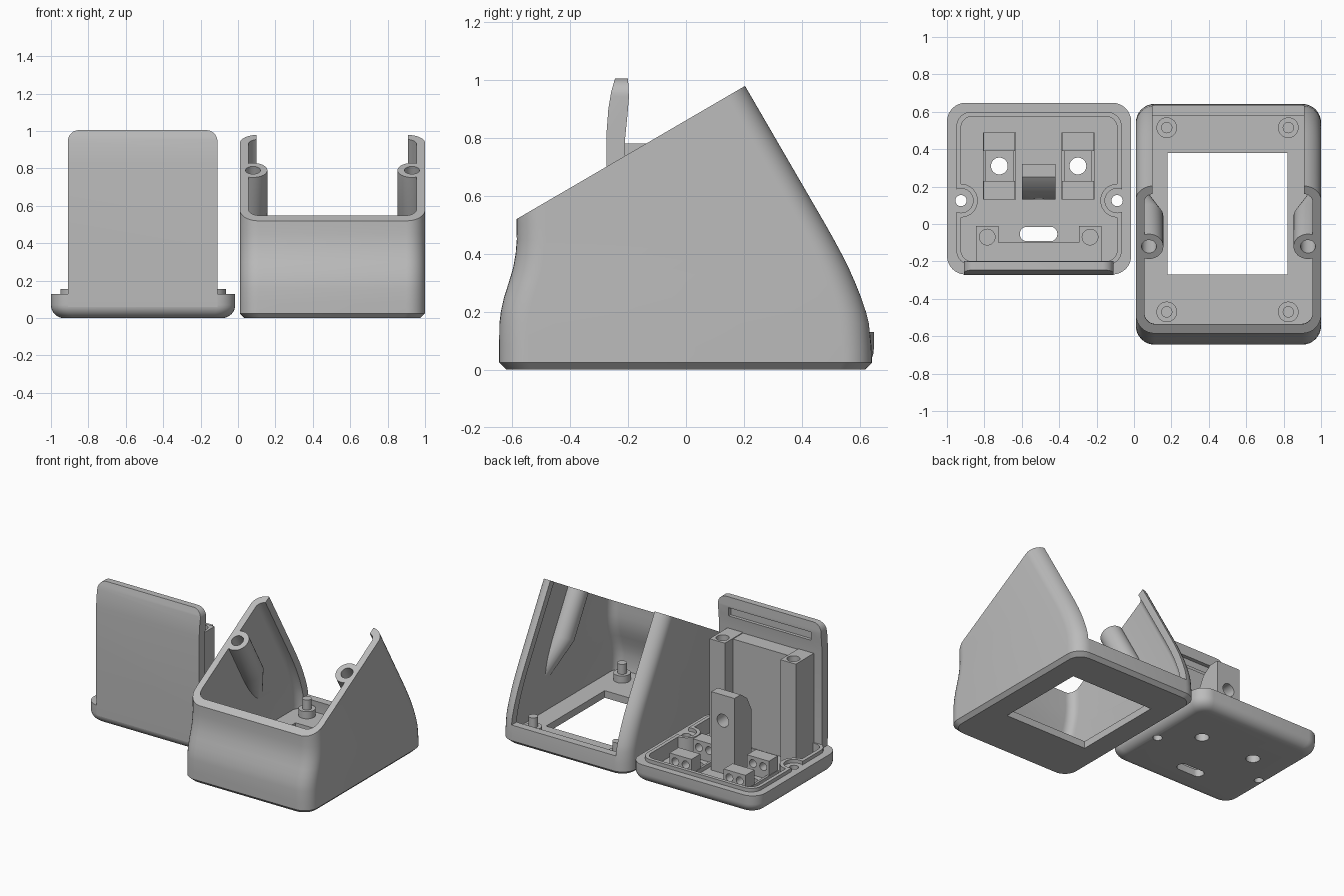
import bpy, bmesh, math
from mathutils import Vector

if "Cube" in bpy.data.objects:
    bpy.data.objects.remove(bpy.data.objects["Cube"])

grey = bpy.data.materials.new("plain grey")
grey.diffuse_color = (0.5, 0.5, 0.5, 1)
grey.use_nodes = True
grey.node_tree.nodes["Principled BSDF"].inputs["Base Color"].default_value = grey.diffuse_color


def loft(name, rings):
    """Closed solid through a list of equal-length point rings."""
    bm = bmesh.new()
    vs = [[bm.verts.new(p) for p in ring] for ring in rings]
    n = len(vs[0])
    for a, b in zip(vs, vs[1:]):
        for i in range(n):
            bm.faces.new((a[i], a[(i + 1) % n], b[(i + 1) % n], b[i]))
    bm.faces.new(vs[0][::-1])
    bm.faces.new(vs[-1])
    bmesh.ops.recalc_face_normals(bm, faces=bm.faces)
    me = bpy.data.meshes.new(name)
    bm.to_mesh(me)
    bm.free()
    me.materials.append(grey)
    ob = bpy.data.objects.new(name, me)
    bpy.context.collection.objects.link(ob)
    return ob


def rrect(x0, x1, y0, y1, r, z, n=8):
    pts = []
    for k, (cx, cy) in enumerate([(x1 - r, y1 - r), (x0 + r, y1 - r), (x0 + r, y0 + r), (x1 - r, y0 + r)]):
        for i in range(n + 1):
            a = math.pi / 2 * (k + i / n)
            pts.append((cx + r * math.cos(a), cy + r * math.sin(a), z))
    return pts


def slab(name, x0, x1, y0, y1, r, z0, z1):
    return loft(name, [rrect(x0, x1, y0, y1, r, z) for z in (z0, z1)])


def prism(name, yz, x0, x1):
    return loft(name, [[(x, y, z) for y, z in yz] for x in (x0, x1)])


def box(name, x0, x1, y0, y1, z0, z1):
    return prism(name, [(y0, z0), (y1, z0), (y1, z1), (y0, z1)], x0, x1)


def circle(c, axis, r, n=32):
    q = Vector(axis).to_track_quat('Z', 'Y')
    return [Vector(c) + q @ Vector((r * math.cos(2 * math.pi * i / n), r * math.sin(2 * math.pi * i / n), 0))
            for i in range(n)]


def rod(name, p0, p1, r):
    d = Vector(p1) - Vector(p0)
    return loft(name, [circle(p0, d, r), circle(p1, d, r)])


def combine(a, b, op='DIFFERENCE'):
    m = a.modifiers.new("bool", 'BOOLEAN')
    m.operation, m.solver, m.object = op, 'EXACT', b
    bpy.context.view_layer.objects.active = a
    bpy.ops.object.modifier_apply(modifier=m.name)
    bpy.data.objects.remove(b)


# ---- Housing: wedge shell with curved front and back ----
rows = [(.025, -.645, .642), (.08, -.645, .64), (.16, -.644, .632), (.2, -.639, .622),
        (.25, -.628, .605), (.3, -.612, .585), (.35, -.597, .563), (.4, -.588, .538),
        (.45, -.584, .511), (.5, -.585, .483), (1.06, -.588, .158)]
housing = loft("housing", [rrect(.035, .975, -.62, .617, .09, 0)]
               + [rrect(.01, 1, f, b, .1, z) for z, f, b in rows])
inner = loft("housing_cavity", [rrect(.055, .955, -.59, .585, .06, .05)]
             + [rrect(.055, .955, f + .05, b - .055, .06, z) for z, f, b in rows[1:]])

# screw bosses on the side walls, square to the sloped rim
down = Vector((0, .5, -.866))
for side in (-1, 1):
    def at(d, off):
        return Vector((.505 + side * off, -.12, .79)) + down * d
    boss = loft("boss", [circle(at(-.25, .425), down, .077), circle(at(.32, .425), down, .077),
                         circle(at(.6, .5), down, .05)])
    combine(inner, boss)
combine(housing, inner)

# sloped rim, rear opening and floor window
combine(housing, prism("rim_cut", [(-.885, .345), (.505, 1.155), (.505, 1.5), (-.885, 1.5)], -.2, 1.2))
combine(housing, prism("rear_cut", [(.52, .13), (.8, .13), (.8, 1.2), (0, 1.2), (.13, .98), (.4, .5)], .1, .91))
combine(housing, box("window_cut", .18, .82, -.27, .38, -.1, .2))
for x in (.08, .93):
    p = Vector((x, -.12, .79))
    combine(housing, rod("screw_cut", p - down * .1, p + down * .22, .04))

# mounting posts with pegs on the floor
for x in (.175, .825):
    for y in (-.47, .515):
        rod("post_base", (x, y, .04), (x, y, .1), .055)
        rod("post_peg", (x, y, .09), (x, y, .17), .03)

# ---- Cover base: rounded tray with a raised tongue ----
rings = []
for i in range(9):
    a = math.pi / 2 * i / 8
    d = .07 * (1 - math.sin(a))
    rings.append(rrect(-1 + d, -.015 - d, -.27 + d, .648 - d, .1 - d * .6, .07 * (1 - math.cos(a))))
rings.append(rrect(-1, -.015, -.27, .648, .1, .13))
cover = loft("cover_base", rings)
tongue = slab("cover_tongue", -.95, -.065, -.22, .6, .08, .1, .155)
screws = [(-.925, .125), (-.09, .125)]


def pocket():
    p = slab("pocket", -.925, -.09, -.2, .575, .06, .05, .4)
    for x, y in screws:
        combine(p, rod("keep", (x, y, 0), (x, y, .5), .09))
    return p


for x, y in screws:
    combine(tongue, rod("tongue_gap", (x, y, 0), (x, y, .5), .065))
combine(tongue, pocket())
combine(cover, pocket())
for x, y, r in [(*s, .03) for s in screws] + [(-.72, .31, .045), (-.3, .31, .045)]:
    combine(cover, rod("hole", (x, y, -.1), (x, y, .4), r))
combine(cover, slab("cable_slot", -.61, -.41, -.092, -.015, .037, -.1, .3))

# ---- Upright back plate with curled top and shallow grip slot ----
plate = prism("upright_plate", [(-.27, .06), (-.274, .3), (-.274, .82), (-.268, .9), (-.258, .96), (-.245, 1.005),
                                (-.2, 1.005), (-.197, .94), (-.202, .88), (-.21, .8), (-.21, .06)], -.91, -.11)
trim = loft("trim", [[(x, yy, z) for x, z, _ in rrect(-.91, -.11, -.5, 1.005, .06, 0)] for yy in (-.4, 0)])
combine(plate, trim, 'INTERSECT')
combine(plate, box("grip_cut", -.83, -.19, -.225, -.1, .87, .93))

# ---- Screw pillars and the panel joining them ----
for cx in (-.785, -.235):
    pillar = box("screw_pillar", cx - .06, cx + .06, -.215, -.01, .04, .78)
    combine(pillar, rod("pillar_hole", (cx, -.07, .5), (cx, -.07, .9), .042))
box("pillar_panel", -.74, -.28, -.215, -.1, .04, .775)

# ---- Central latch tab with cross hole ----
tab = prism("latch_tab", [(.13, .04), (.32, .04), (.32, .6), (.25, .6), (.18, .55), (.13, .45)], -.6, -.42)
combine(tab, rod("tab_hole", (-.51, 0, .42), (-.51, .5, .42), .045))

# ---- Clip blocks around each cable hole ----
for cx in (-.72, -.3):
    for y in (.13, .39):
        block = box("clip_block", cx - .085, cx + .085, y, y + .1, .04, .18)
        for dx in (-.04, .04):
            combine(block, rod("clip_hole", (cx + dx, y - .1, .13), (cx + dx, y + .2, .13), .027))
    for s in (-1, 1):
        box("clip_rail", cx + s * .08 - .008, cx + s * .08 + .008, .13, .49, .04, .08)

# ---- Smooth shading with sharp edges kept ----
for ob in bpy.context.scene.objects:
    ob.select_set(True)
bpy.context.view_layer.objects.active = housing
bpy.ops.object.shade_smooth_by_angle(angle=math.radians(30))
